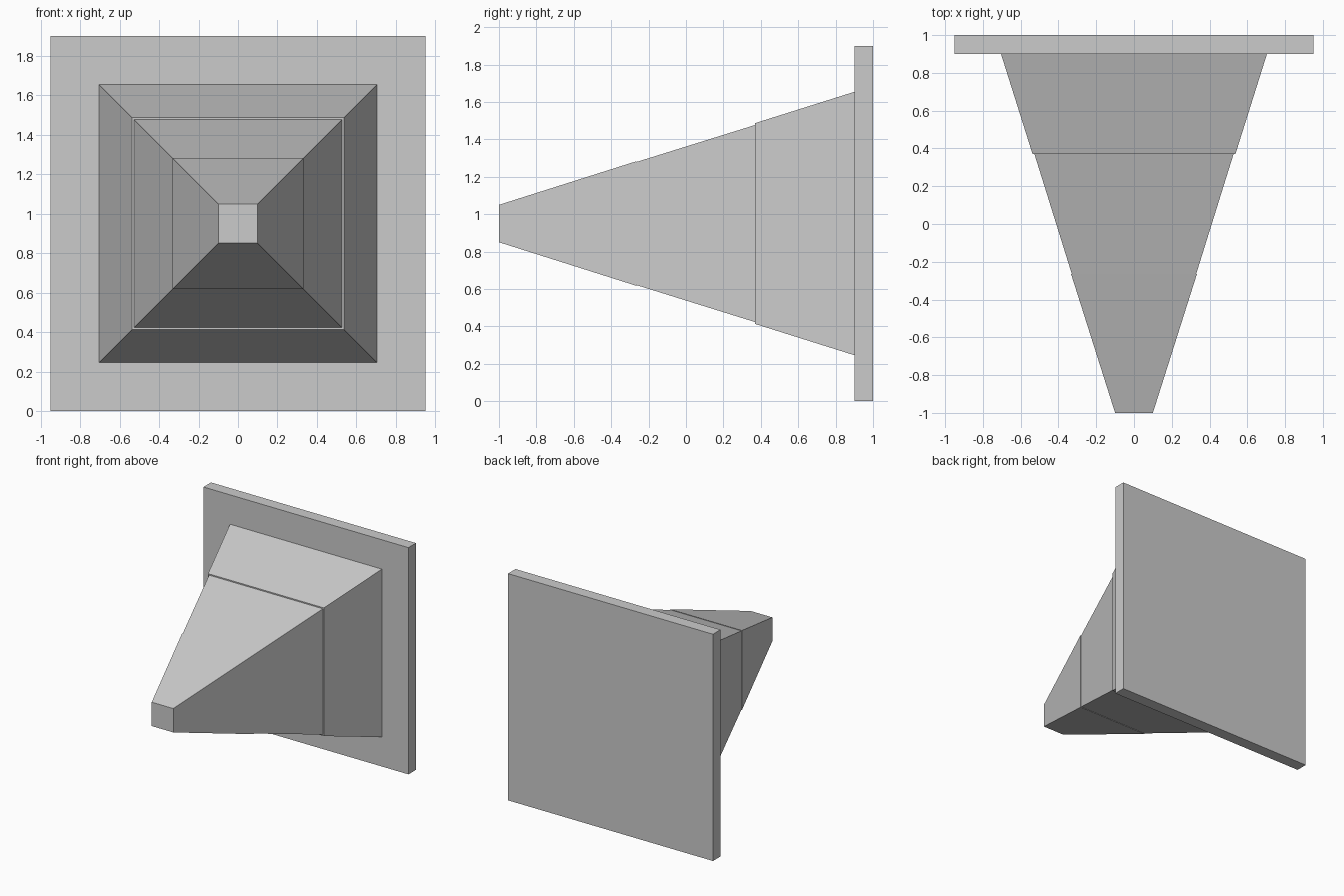
import bpy
import bmesh

if "Cube" in bpy.data.objects:
    bpy.data.objects.remove(bpy.data.objects["Cube"])

CENTRE_Z = 0.95


def square_frustum(name, y0, half0, y1, half1):
    """Closed square section running along y, from half-width half0 to half1."""
    bm = bmesh.new()
    rings = []
    for y, h in ((y0, half0), (y1, half1)):
        rings.append([bm.verts.new((sx * h, y, CENTRE_Z + sz * h))
                      for sx, sz in ((-1, -1), (1, -1), (1, 1), (-1, 1))])
    front, back = rings
    bm.faces.new(front)
    bm.faces.new(back[::-1])
    for i in range(4):
        j = (i + 1) % 4
        bm.faces.new((front[i], back[i], back[j], front[j]))
    bmesh.ops.recalc_face_normals(bm, faces=bm.faces)
    mesh = bpy.data.meshes.new(name)
    bm.to_mesh(mesh)
    bm.free()
    obj = bpy.data.objects.new(name, mesh)
    bpy.context.collection.objects.link(obj)
    return obj


# Upright square plate at the back
square_frustum("back_plate", 0.9, 0.95, 1.0, 0.95)

# Tapered horn in three sections with small steps at the joints
square_frustum("base_section", 0.37, 0.537, 0.9, 0.704)
square_frustum("middle_section", -0.265, 0.329, 0.37, 0.527)
square_frustum("tip_section", -1.0, 0.10, -0.265, 0.333)
